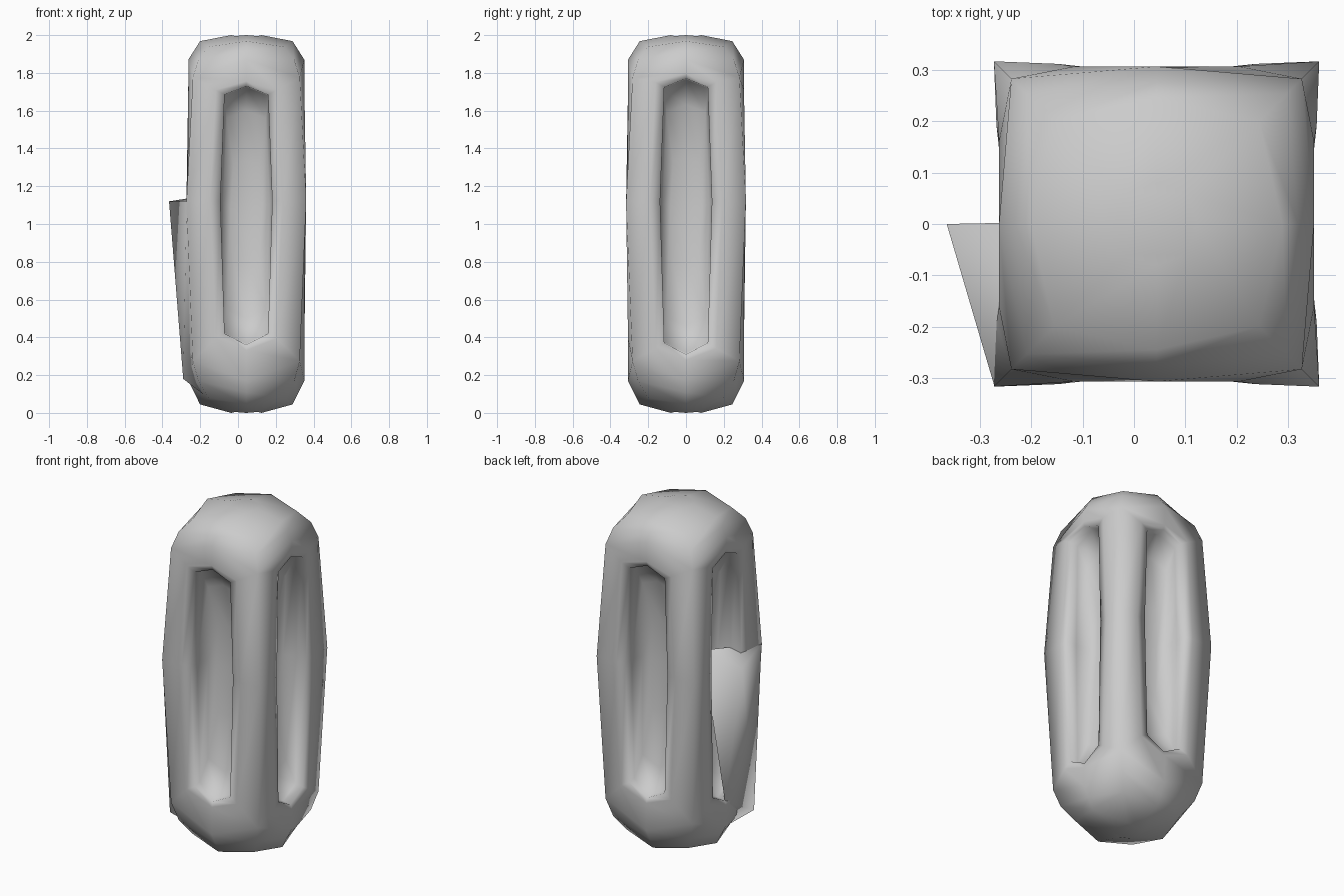
import bpy, bmesh
from math import pi
from mathutils import Vector, Matrix

if "Cube" in bpy.data.objects:
    bpy.data.objects.remove(bpy.data.objects["Cube"])

CX, ZM = 0.044, 1.07  # axis of the body and centre height of the slots


def make_object(name, bm, angle):
    bmesh.ops.remove_doubles(bm, verts=bm.verts, dist=0.002)
    bmesh.ops.recalc_face_normals(bm, faces=bm.faces)
    me = bpy.data.meshes.new(name)
    bm.to_mesh(me)
    bm.free()
    ob = bpy.data.objects.new(name, me)
    bpy.context.collection.objects.link(ob)
    bpy.context.view_layer.objects.active = ob
    ob.select_set(True)
    bpy.ops.object.shade_smooth_by_angle(angle=angle)
    ob.select_set(False)
    return ob


def bridge(bm, a, b):
    n = len(a)
    for i in range(n):
        bm.faces.new((a[i], a[(i + 1) % n], b[(i + 1) % n], b[i]))


def slot_loop(zt, zb, su, sz, d_end, d_mid):
    """Eight-point loop around a tall slot, on a wall facing -y."""
    half = [(0, zt), (.115, zt - .045), (.137, 1.12), (.115, zb + .06), (0, zb)]
    pts = half + [(-u, z) for u, z in half[3:0:-1]]
    return [Vector((u * su, -(d_mid if z == 1.12 else d_end), ZM + (z - ZM) * sz))
            for u, z in pts]


def square_ring(bm, mid, corner, z_mid, z_corner):
    """Eight-point rounded square, corners alternating with side centres."""
    pts = []
    for k in range(4):
        rot = Matrix.Rotation(k * pi / 2, 3, 'Z')
        pts += [rot @ Vector((0, -mid, z_mid)),
                rot @ Vector((corner, -corner, z_corner))]
    return [bm.verts.new(p + Vector((CX, 0, 0))) for p in pts]


# Body: four walls, each with a concave tall slot
bm = bmesh.new()
for k in range(4):
    rot = Matrix.Rotation(k * pi / 2, 3, 'Z')
    zt, zb = (1.73, .36) if k % 2 == 0 else (1.77, .31)
    half = [(0, .307, 1.87), (.283, .283, 1.775), (.317, .317, 1.12),
            (.283, .283, .275), (0, .307, .17)]
    border = half + [(-u, d, z) for u, d, z in half[3:0:-1]]
    loops = [[Vector((u, -d, z)) for u, d, z in border],
             slot_loop(zt, zb, 1.4, 1.04, .307, .312),
             slot_loop(zt, zb, 1.0, 1.0, .3, .306),
             slot_loop(zt, zb, 1.03, .99, .25, .24),
             slot_loop(zt, zb, .9, .8, .195, .165),
             slot_loop(zt, zb, .6, .4, .15, .14)]
    rings = [[bm.verts.new(rot @ p + Vector((CX, 0, 0))) for p in lp] for lp in loops]
    for a, b in zip(rings, rings[1:]):
        bridge(bm, a, b)
    # slot floor
    r = rings[-1]
    bm.faces.new((r[0], r[1], r[7]))
    bm.faces.new((r[7], r[1], r[2], r[6]))
    bm.faces.new((r[6], r[2], r[3], r[5]))
    bm.faces.new((r[5], r[3], r[4]))

# Domed ends
for spec in (((.307, .283, 1.87, 1.775), (.276, .254, 1.919, 1.868),
              (.245, .2, 1.968, 1.938), (.08, .06, 2, 1.995)),
             ((.307, .283, .17, .275), (.276, .254, .108, .17),
              (.245, .2, .045, .08), (.08, .06, 0, .005))):
    rings = [square_ring(bm, *s) for s in spec]
    for a, b in zip(rings, rings[1:]):
        bridge(bm, a, b)
    bm.faces.new(rings[-1])
make_object("caged_body", bm, pi)

# Side flap: folded wedge covering the lower front part of the left slot
bm = bmesh.new()
P, A, B, C, D, E = [bm.verts.new(v) for v in
                    ((-.365, 0, 1.12), (-.272, -.316, 1.12), (-.29, -.22, .18),
                     (-.11, .005, 1.16), (-.255, 0, .3), (-.16, -.13, .08))]
for f in ((P, A, B), (P, B, D), (P, D, C), (P, C, A), (B, E, D), (A, E, B)):
    bm.faces.new(f)
make_object("side_flap", bm, pi)
